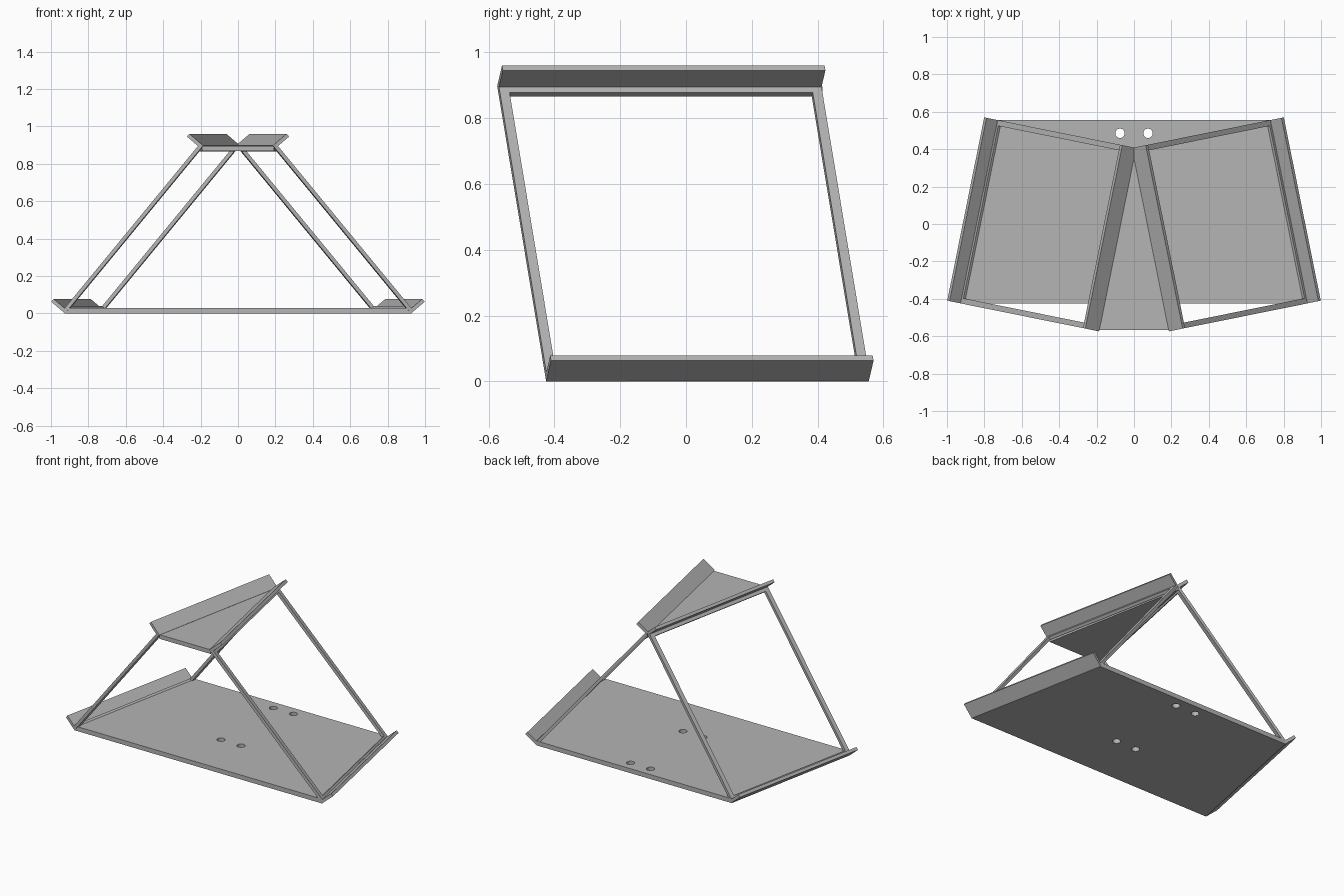
import bpy
import bmesh
import math
from mathutils import Vector, Matrix

cube = bpy.data.objects.get("Cube")
if cube:
    bpy.data.objects.remove(cube, do_unlink=True)

# Single grey finish
grey = bpy.data.materials.new("satin_grey")
grey.use_nodes = True
GREY = (0.46, 0.46, 0.46, 1)
grey.diffuse_color = GREY
grey.node_tree.nodes["Principled BSDF"].inputs["Base Color"].default_value = GREY


def make_object(name, bm):
    bmesh.ops.recalc_face_normals(bm, faces=bm.faces[:])
    mesh = bpy.data.meshes.new(name)
    bm.to_mesh(mesh)
    bm.free()
    mesh.materials.append(grey)
    obj = bpy.data.objects.new(name, mesh)
    bpy.context.collection.objects.link(obj)
    return obj


def plate(name, outline, z0, z1):
    """Flat slab extruded from an outline."""
    bm = bmesh.new()
    face = bm.faces.new([bm.verts.new((x, y, z0)) for x, y in outline])
    ext = bmesh.ops.extrude_face_region(bm, geom=[face])
    moved = [v for v in ext["geom"] if isinstance(v, bmesh.types.BMVert)]
    bmesh.ops.translate(bm, verts=moved, vec=(0, 0, z1 - z0))
    return make_object(name, bm)


# Sloping side plane: u runs along the rails, v up the slope, n outward
ORIGIN = Vector((0.925, -0.425, 0))
turn, tilt = math.radians(11.4), math.radians(50)
u = Vector((-math.sin(turn), math.cos(turn), 0))
level = Vector((-math.cos(turn), -math.sin(turn), 0))
v = level * math.cos(tilt) + Vector((0, 0, math.sin(tilt)))
n = u.cross(v)
LENGTH, SLOPE = 1.0, 1.152
BAR, DEPTH, LIP, REACH = 0.03, 0.02, 0.02, 0.098


def side_bar(name, along, up, out):
    """Box given by ranges along u, v and n, mirrored to both sides."""
    bm = bmesh.new()
    bmesh.ops.create_cube(bm, size=1)
    for vert in bm.verts:
        a, b, c = (r[0] + (k + 0.5) * (r[1] - r[0])
                   for k, r in zip(vert.co, (along, up, out)))
        vert.co = ORIGIN + u * a + v * b + n * c
    obj = make_object(name, bm)
    mirror = obj.modifiers.new("both_sides", "MIRROR")
    mirror.use_axis[0] = True
    mirror.use_bisect_axis[0] = True
    return obj


# Base plate and tapered top plate
base = plate("base_plate", [(-0.925, -0.425), (0.925, -0.425),
                            (0.73, 0.555), (-0.73, 0.555)], 0, 0.03)
plate("top_plate", [(-0.192, -0.566), (0.192, -0.566), (0, 0.415)], 0.868, 0.896)

# Outward flanges along the bottom and top of each side
side_bar("bottom_flanges", (0, LENGTH), (0, LIP), (0, REACH))
side_bar("top_flanges", (0, LENGTH), (SLOPE, SLOPE + LIP), (0, REACH))

# Rectangular frame on each side
side_bar("front_struts", (0, BAR), (LIP, SLOPE), (0, DEPTH))
side_bar("back_struts", (LENGTH - BAR, LENGTH), (LIP, SLOPE), (0, DEPTH))
side_bar("bottom_rails", (BAR, LENGTH - BAR), (LIP, LIP + 0.015), (0, DEPTH))
side_bar("top_rails", (BAR, LENGTH - BAR), (SLOPE - 0.022, SLOPE), (0, DEPTH))

# Four mounting holes through the base
bm = bmesh.new()
for x in (-0.075, 0.075):
    for y in (-0.075, 0.485):
        bmesh.ops.create_cone(bm, cap_ends=True, segments=32, radius1=0.025,
                              radius2=0.025, depth=0.2,
                              matrix=Matrix.Translation((x, y, 0)))
cutter = make_object("hole_cutter", bm)
cutter.hide_render = True
cut = base.modifiers.new("holes", "BOOLEAN")
cut.operation = "DIFFERENCE"
cut.object = cutter
bpy.context.view_layer.objects.active = base
bpy.ops.object.modifier_apply(modifier=cut.name)
bpy.data.objects.remove(cutter, do_unlink=True)
